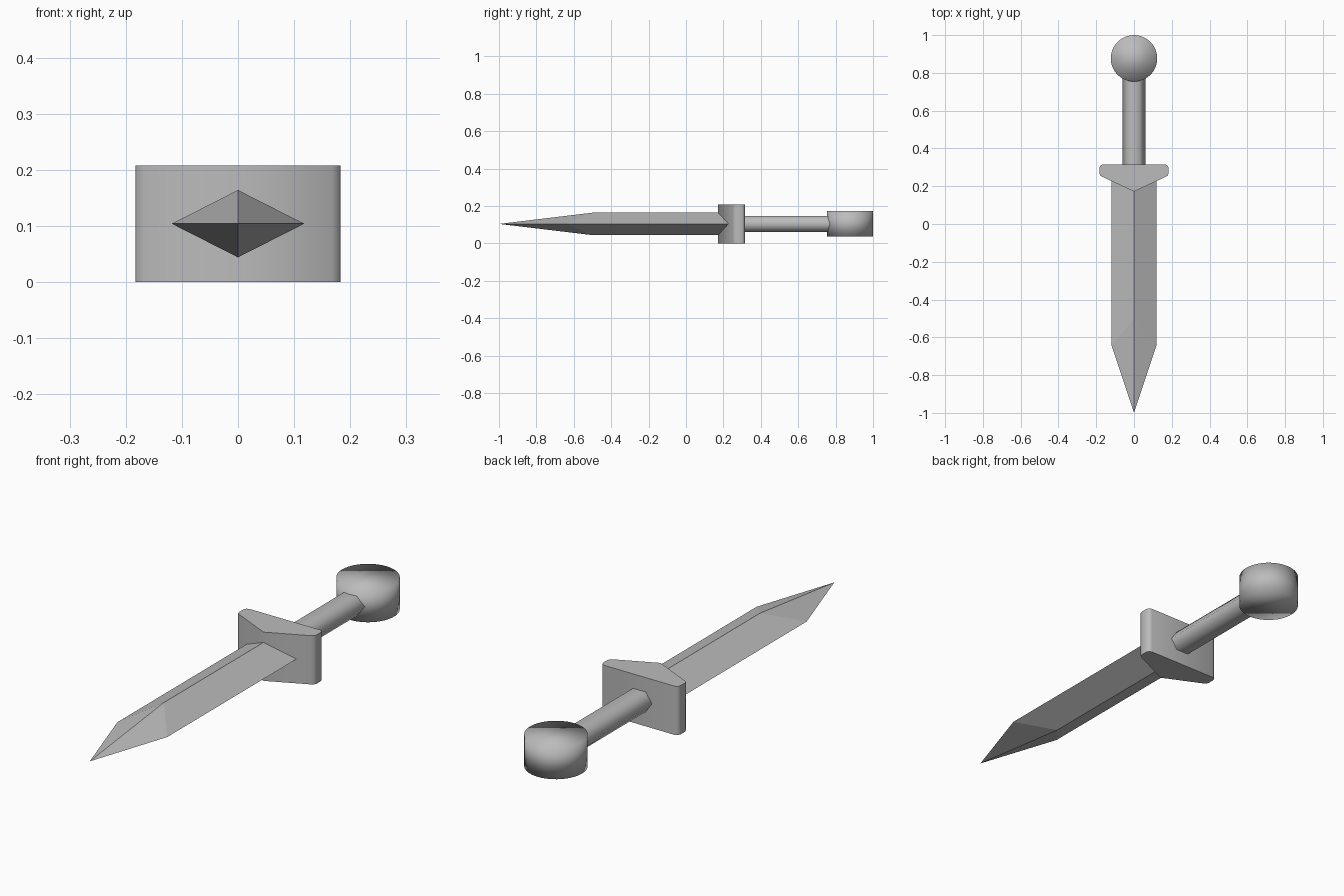
import bpy, bmesh, math

cube = bpy.data.objects.get("Cube")
if cube:
    bpy.data.objects.remove(cube, do_unlink=True)

grey = bpy.data.materials.new("steel grey")
grey.use_nodes = True
colour = (0.5, 0.5, 0.5, 1)
grey.diffuse_color = colour
grey.node_tree.nodes["Principled BSDF"].inputs["Base Color"].default_value = colour
MID = 0.104


def finish(name, bm, smooth_angle=None):
    bmesh.ops.recalc_face_normals(bm, faces=bm.faces[:])
    mesh = bpy.data.meshes.new(name)
    bm.to_mesh(mesh)
    bm.free()
    mesh.materials.append(grey)
    ob = bpy.data.objects.new(name, mesh)
    bpy.context.collection.objects.link(ob)
    if smooth_angle:
        bpy.ops.object.select_all(action="DESELECT")
        ob.select_set(True)
        bpy.context.view_layer.objects.active = ob
        bpy.ops.object.shade_smooth_by_angle(angle=math.radians(smooth_angle))
    return ob


def prism(bm, ring, offset):
    """Closed solid from a ring of points pushed along an offset."""
    face = bm.faces.new([bm.verts.new(p) for p in ring])
    out = bmesh.ops.extrude_face_region(bm, geom=[face], use_keep_orig=True)
    moved = [v for v in out["geom"] if isinstance(v, bmesh.types.BMVert)]
    bmesh.ops.translate(bm, verts=moved, vec=offset)


# Blade: diamond section, ridge falling to the point ahead of the shoulders
bm = bmesh.new()
half_w, half_h = 0.118, 0.06
diamond = [(half_w, 0, -0.645), (0, half_h, -0.5), (-half_w, 0, -0.645), (0, -half_h, -0.5)]
back = [bm.verts.new((x, 0.25, MID + z)) for x, z, y in diamond]
shoulder = [bm.verts.new((x, y, MID + z)) for x, z, y in diamond]
tip = bm.verts.new((0, -1, MID))
bm.faces.new(back)
for i in range(4):
    j = (i + 1) % 4
    bm.faces.new((back[i], back[j], shoulder[j], shoulder[i]))
    bm.faces.new((shoulder[i], shoulder[j], tip))
finish("blade", bm)

# Guard: wedge outline with rounded ends, mirrored across x
bm = bmesh.new()
half = [(0.165, 0.315), (0.178, 0.31), (0.183, 0.298),
        (0.183, 0.268), (0.179, 0.257), (0.168, 0.25)]
outline = half + [(0, 0.172)] + [(-x, y) for x, y in reversed(half)]
prism(bm, [(x, y, 0) for x, y in outline], (0, 0, 2 * MID))
finish("guard", bm, 60)

# Grip: flattened six-sided bar
bm = bmesh.new()
angles = [math.tau * i / 6 for i in range(6)]
prism(bm, [(0.06 * math.cos(a), 0.3, MID + 0.049 * math.sin(a)) for a in angles], (0, 0.49, 0))
finish("grip", bm, 80)

# Pommel: upright drum, smooth all over
bm = bmesh.new()
angles = [math.tau * i / 48 for i in range(48)]
prism(bm, [(0.123 * math.cos(a), 0.877 + 0.123 * math.sin(a), 0.038) for a in angles], (0, 0, 0.135))
finish("pommel", bm, 180)
